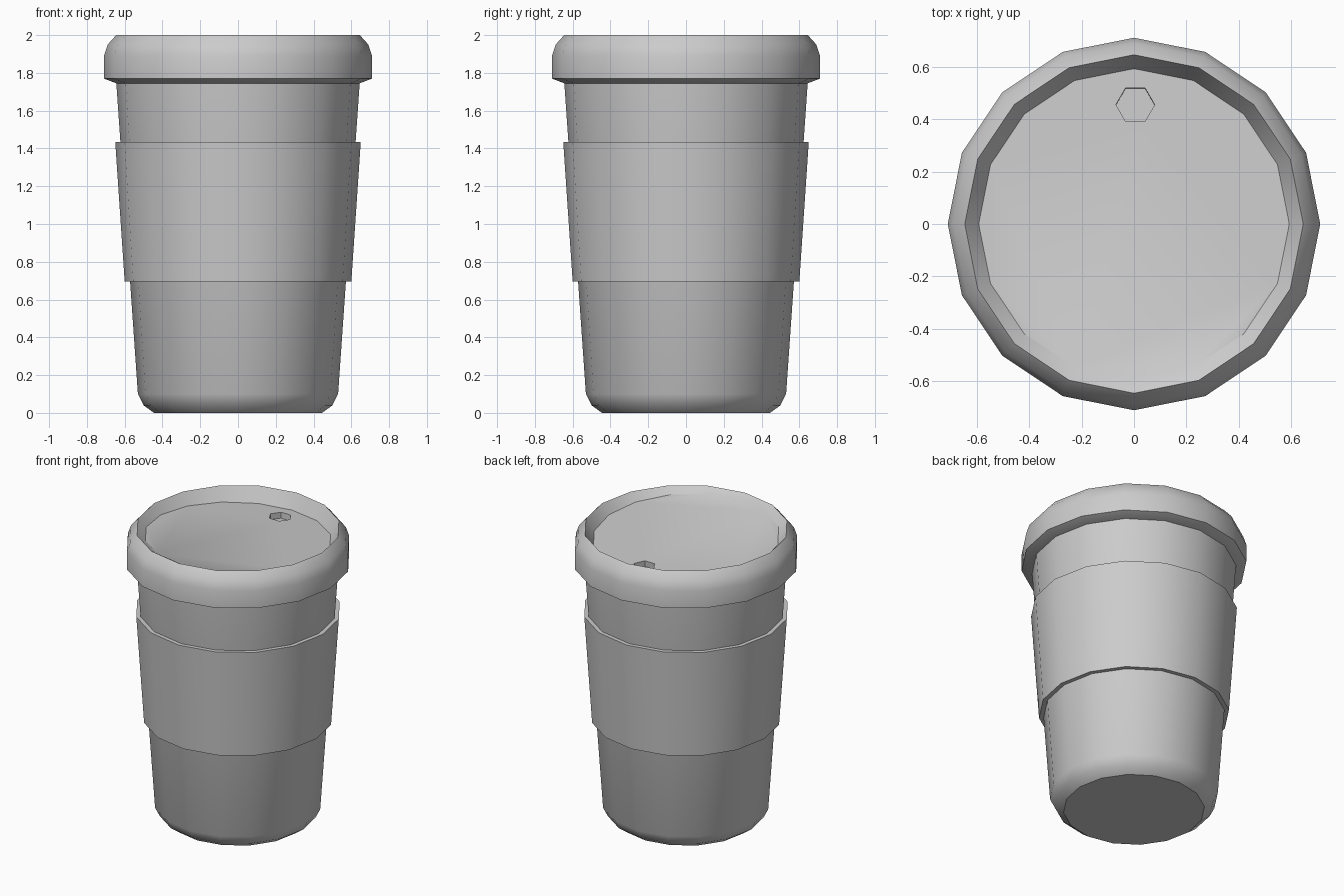
import bpy, bmesh, math
from mathutils import Matrix

if "Cube" in bpy.data.objects:
    bpy.data.objects.remove(bpy.data.objects["Cube"])

SIDES = 16


def smooth(obj, angle=30):
    bpy.ops.object.select_all(action='DESELECT')
    obj.select_set(True)
    bpy.context.view_layer.objects.active = obj
    bpy.ops.object.shade_smooth_by_angle(angle=math.radians(angle))


def lathe(name, profile, ring=False, tilt=0.0):
    """Spin (radius, z) points; ring joins the ends, otherwise both are capped.
    tilt slopes the last loop along y."""
    bm = bmesh.new()
    loops = []
    for r, z in profile:
        angles = [2 * math.pi * i / SIDES for i in range(SIDES)]
        loops.append([bm.verts.new((r * math.cos(a), r * math.sin(a), z)) for a in angles])
    for v in loops[-1]:
        v.co.z -= tilt * v.co.y
    pairs = list(zip(loops, loops[1:]))
    if ring:
        pairs.append((loops[-1], loops[0]))
    else:
        bm.faces.new(loops[0])
        bm.faces.new(loops[-1])
    for a, b in pairs:
        for i in range(SIDES):
            j = (i + 1) % SIDES
            bm.faces.new((a[i], a[j], b[j], b[i]))
    bmesh.ops.recalc_face_normals(bm, faces=bm.faces)
    mesh = bpy.data.meshes.new(name)
    bm.to_mesh(mesh)
    bm.free()
    obj = bpy.data.objects.new(name, mesh)
    bpy.context.collection.objects.link(obj)
    return obj


# Tapered cup with a rounded foot
cup = lathe("cup", [(0.445, 0), (0.50, 0.04), (0.53, 0.10), (0.648, 1.80)])
smooth(cup)

# Grip sleeve around the middle
sleeve = lathe("sleeve", [(0.565, 0.695), (0.60, 0.695), (0.65, 1.435), (0.615, 1.435)], ring=True)
smooth(sleeve)

# Lid with rounded rim and a recessed, slightly sloping top
slope = 0.06
lid = lathe("lid", [(0.645, 1.745), (0.71, 1.77), (0.71, 1.89), (0.69, 1.95),
                    (0.645, 2.0), (0.592, 1.934)], tilt=slope)

# Hexagonal sip hole sunk into the lid
hole_y, depth = 0.455, 0.04
bpy.ops.mesh.primitive_cylinder_add(
    vertices=6, radius=0.074, depth=2 * depth,
    location=(0.005, hole_y, 1.934 - slope * hole_y), rotation=(-math.atan(slope), 0, 0))
cutter = bpy.context.object
cutter.name = "sip_hole_cutter"
cutter.hide_render = True
# Turn the hexagon so that two corners point along x
cutter.data.transform(Matrix.Rotation(math.radians(30), 4, 'Z'))
cut = lid.modifiers.new("sip_hole", 'BOOLEAN')
cut.operation = 'DIFFERENCE'
cut.solver = 'EXACT'
cut.object = cutter
bpy.context.view_layer.objects.active = lid
bpy.ops.object.modifier_apply(modifier=cut.name)
bpy.data.objects.remove(cutter)
smooth(lid)
